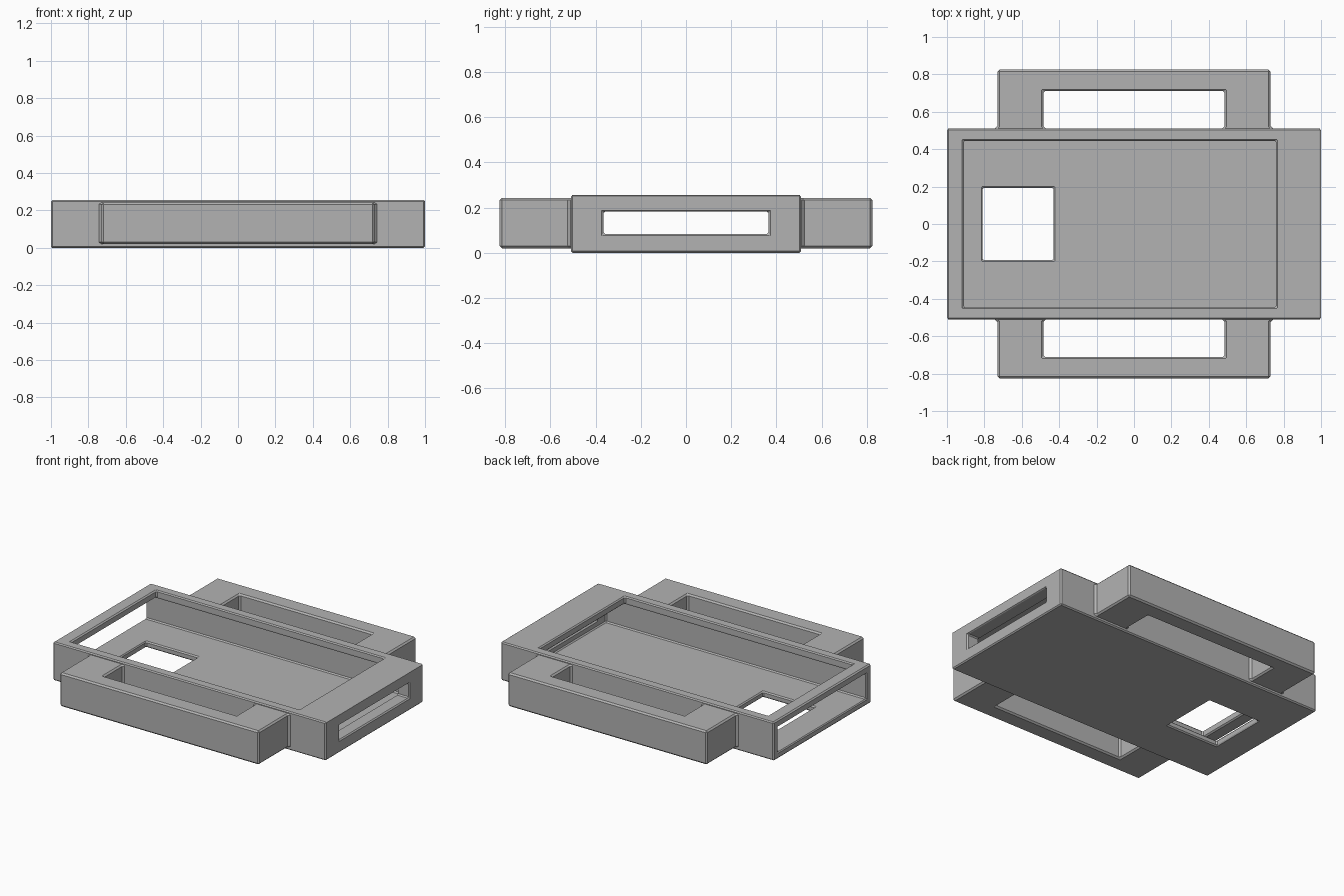
import bpy, bmesh, math

if "Cube" in bpy.data.objects:
    bpy.data.objects.remove(bpy.data.objects["Cube"])

grey = bpy.data.materials.new("plain grey")
grey.diffuse_color = (0.45, 0.45, 0.45, 1)
grey.use_nodes = True
grey.node_tree.nodes["Principled BSDF"].inputs["Base Color"].default_value = grey.diffuse_color


def extrude(name, outline, z0, z1):
    """Solid made by raising a flat outline from z0 to z1."""
    bm = bmesh.new()
    face = bm.faces.new([bm.verts.new((x, y, z0)) for x, y in outline])
    side = bmesh.ops.extrude_face_region(bm, geom=[face])["geom"]
    for v in side:
        if isinstance(v, bmesh.types.BMVert):
            v.co.z = z1
    bmesh.ops.recalc_face_normals(bm, faces=bm.faces)
    mesh = bpy.data.meshes.new(name)
    bm.to_mesh(mesh)
    bm.free()
    ob = bpy.data.objects.new(name, mesh)
    ob.data.materials.append(grey)
    bpy.context.collection.objects.link(ob)
    return ob


def box(name, x0, x1, y, z0, z1):
    return extrude(name, [(x0, -y), (x1, -y), (x1, y), (x0, y)], z0, z1)


def cut(ob, cutter):
    cutter.hide_render = True
    cutter.hide_viewport = False
    cutter.display_type = 'WIRE'
    mod = ob.modifiers.new(cutter.name, 'BOOLEAN')
    mod.operation = 'DIFFERENCE'
    mod.solver = 'EXACT'
    mod.object = cutter
    bpy.context.view_layer.objects.active = ob
    bpy.ops.object.modifier_apply(modifier=mod.name)
    bpy.data.objects.remove(cutter)


def soften(ob, width):
    mod = ob.modifiers.new("edge chamfer", 'BEVEL')
    mod.width = width
    mod.segments = 1
    mod.limit_method = 'ANGLE'
    mod.angle_limit = math.radians(50)


# Tray: sliding cavity open at the left end, top window, end slot, floor hole
tray = box("tray", -1, 1, 0.51, 0, 0.255)
cut(tray, box("cavity", -1.1, 0.91, 0.46, 0.04, 0.205))
cut(tray, box("top_window", -0.91, 0.76, 0.445, 0.1, 0.4))
cut(tray, box("end_slot", 0.8, 1.1, 0.365, 0.083, 0.182))
cut(tray, box("floor_hole", -0.81, -0.43, 0.193, -0.1, 0.1))
soften(tray, 0.01)

# Strap loops: U-shaped bars on both long sides, flaring where they meet the tray
half = [(0.742, 0.49), (0.742, 0.512), (0.73, 0.524), (0.73, 0.825)]
inner = [(0.485, 0.71), (0.485, 0.524), (0.473, 0.512), (0.473, 0.49)]
right = half + [(-x, y) for x, y in reversed(half)]
hollow = [(-x, y) for x, y in reversed(inner)] + inner
for name, s in (("back_strap_loop", 1), ("front_strap_loop", -1)):
    loop = extrude(name, [(x, s * y) for x, y in right + hollow], 0.02, 0.243)
    soften(loop, 0.01)
